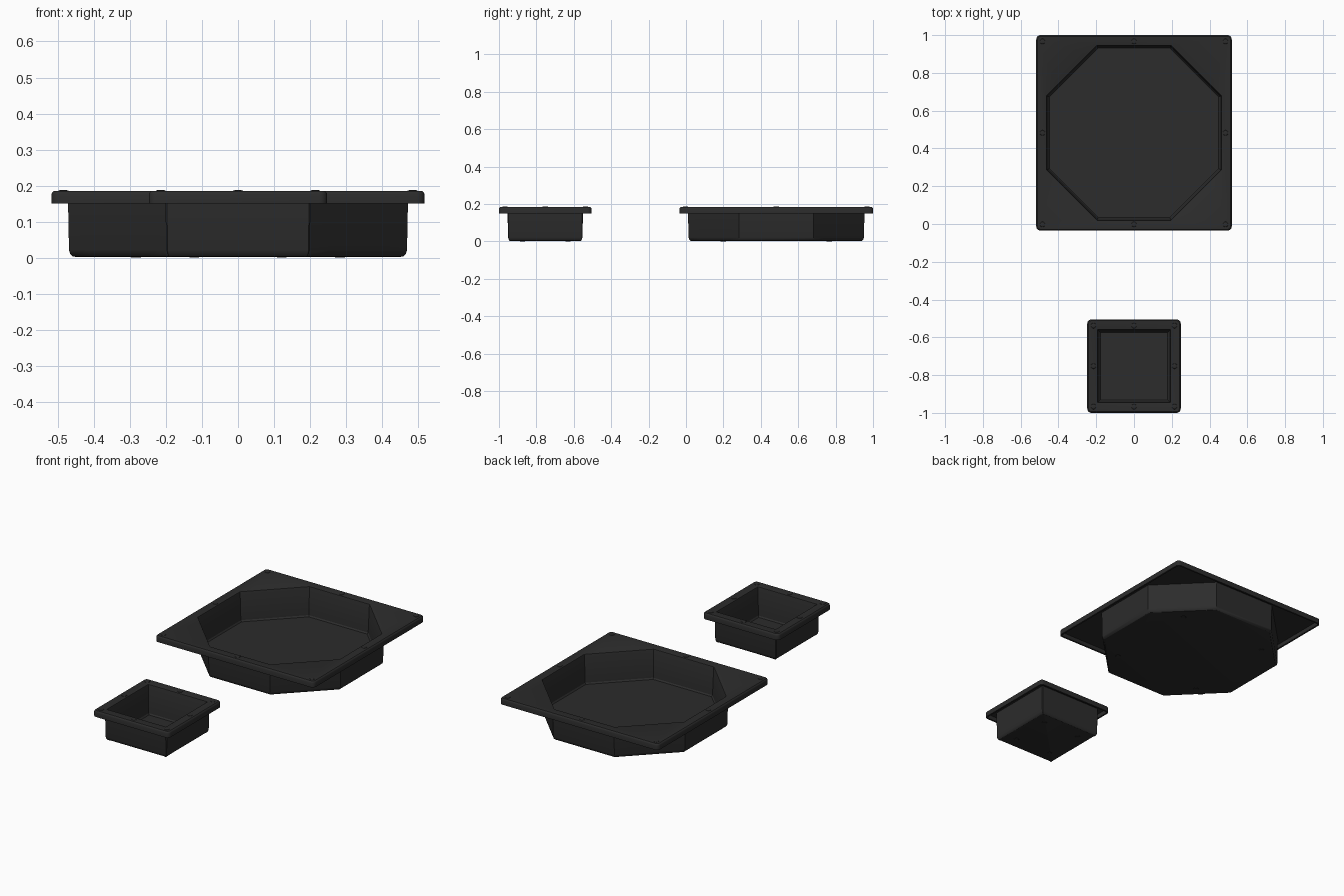
import bpy, bmesh, math

if "Cube" in bpy.data.objects:
    bpy.data.objects.remove(bpy.data.objects["Cube"])

mat = bpy.data.materials.new("charcoal black")
mat.diffuse_color = (0.025, 0.025, 0.025, 1)
mat.use_nodes = True
mat.node_tree.nodes["Principled BSDF"].inputs["Base Color"].default_value = mat.diffuse_color
N = 6  # points per corner


def corner_ring(bm, half, flat, z, rounded):
    """Square ring whose corners are rounded or cut straight."""
    pts = []
    r = half - flat
    for q in range(4):
        c, s = round(math.cos(q * math.pi / 2)), round(math.sin(q * math.pi / 2))
        for i in range(N):
            t = i / (N - 1)
            if rounded:
                x = flat + r * math.cos(t * math.pi / 2)
                y = flat + r * math.sin(t * math.pi / 2)
            else:
                x, y = half - r * t, flat + r * t
            pts.append(bm.verts.new((c * x - s * y, s * x + c * y, z)))
    return pts


def finish(name, bm, y):
    bmesh.ops.recalc_face_normals(bm, faces=bm.faces)
    me = bpy.data.meshes.new(name)
    bm.to_mesh(me)
    bm.free()
    ob = bpy.data.objects.new(name, me)
    bpy.context.collection.objects.link(ob)
    ob.location.y = y
    me.materials.append(mat)
    bpy.ops.object.select_all(action='DESELECT')
    ob.select_set(True)
    bpy.context.view_layer.objects.active = ob
    bpy.ops.object.shade_smooth_by_angle(angle=math.radians(32))
    return ob


def tray(name, y, rim, basin, flat):
    bm = bmesh.new()

    def b(d, z):  # basin ring, offset inward by d
        f = flat - 0.414 * d
        return corner_ring(bm, basin - d, f, z, False)

    def r(d, z):  # rim ring, offset inward by d
        return corner_ring(bm, rim - d, rim - 0.022, z, True)

    rings = [
        # outside of basin with rounded foot
        b(0.022, 0.002), b(0.013, 0.004), b(0.006, 0.011), b(0.003, 0.022), b(0.0, 0.174),
        # hollow underside and lip of the rim
        r(0.01, 0.174), r(0.01, 0.15), r(0.0, 0.15), r(0.0, 0.176),
        r(0.002, 0.181), r(0.007, 0.185),
        # opening and inner walls
        b(0.005, 0.185), b(0.009, 0.183), b(0.011, 0.178), b(0.018, 0.02), b(0.024, 0.012),
    ]
    for lo, hi in zip(rings, rings[1:]):
        n = len(lo)
        for i in range(n):
            j = (i + 1) % n
            bm.faces.new((lo[i], lo[j], hi[j], hi[i]))
    bm.faces.new(rings[0])
    bm.faces.new(rings[-1])
    finish(name, bm, y)

    # shallow round studs on the rim: corners and side middles
    bm = bmesh.new()
    p = rim - 0.033
    for sx in (-1, 0, 1):
        for sy in (-1, 0, 1):
            if sx or sy:
                prev = None
                for rad, z in ((0.015, 0.184), (0.013, 0.1865), (0.007, 0.188)):
                    cur = [bm.verts.new((sx * p + rad * math.cos(a * math.pi / 8),
                                         sy * p + rad * math.sin(a * math.pi / 8), z))
                           for a in range(16)]
                    if prev:
                        for i in range(16):
                            j = (i + 1) % 16
                            bm.faces.new((prev[i], prev[j], cur[j], cur[i]))
                    else:
                        bm.faces.new(cur[::-1])
                    prev = cur
                bm.faces.new(prev)
    finish(name + "_studs", bm, y)

    # low feet under the basin
    bm = bmesh.new()
    f = basin * 0.6
    for sx in (-1, 1):
        for sy in (-1, 1):
            g = bmesh.ops.create_cone(bm, cap_ends=True, segments=16, radius1=0.013,
                                      radius2=0.015, depth=0.004)
            bmesh.ops.translate(bm, verts=g["verts"], vec=(sx * f, sy * f, 0.002))
    finish(name + "_feet", bm, y)


tray("octagonal_tray", 0.4825, 0.5175, 0.472, 0.2)
tray("square_tray", -0.7525, 0.2475, 0.202, 0.197)
